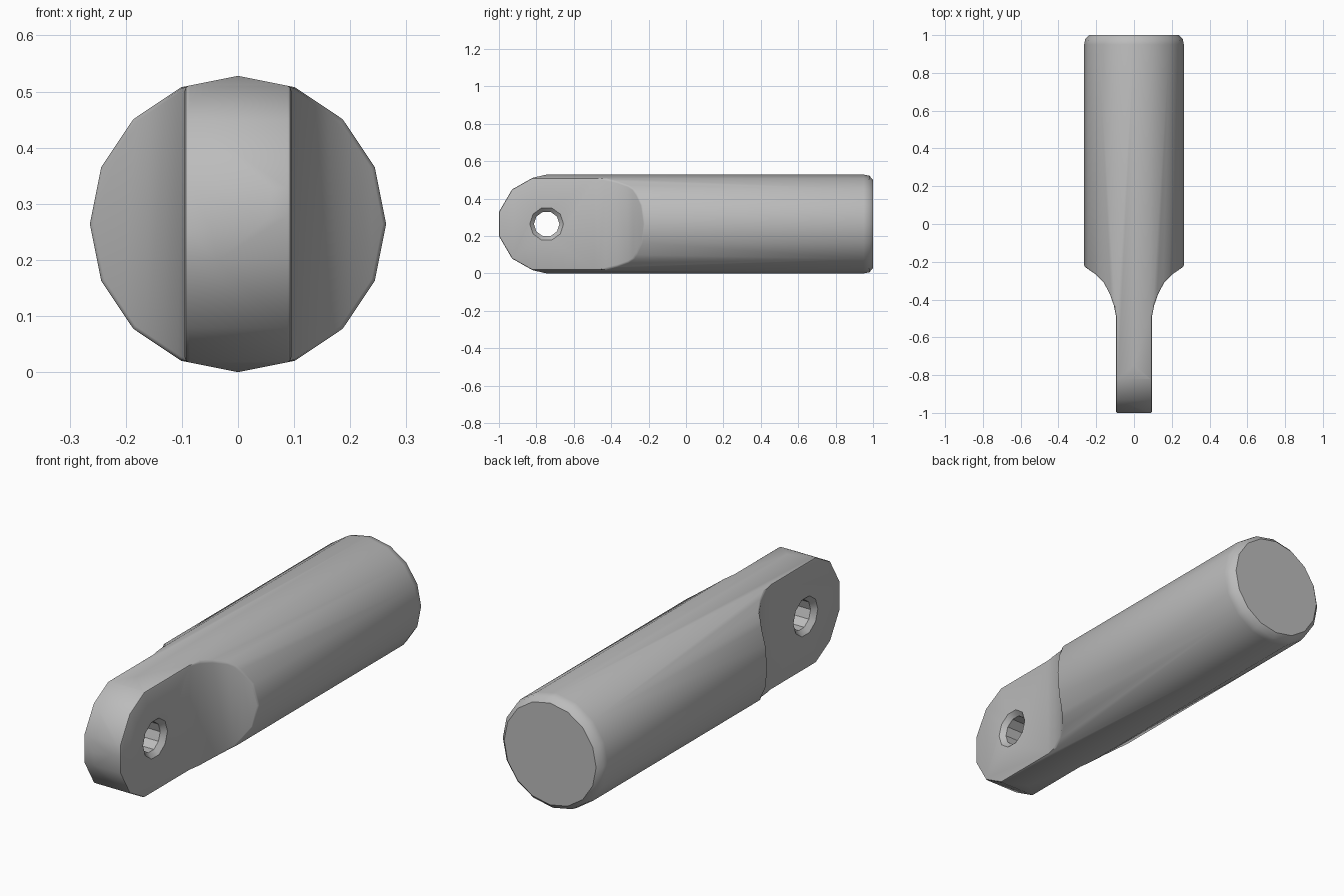
import bpy, bmesh, math
from mathutils import Vector

if "Cube" in bpy.data.objects:
    bpy.data.objects.remove(bpy.data.objects["Cube"])

RADIUS = 0.264
HOLE_Y = -0.745
TONGUE = 0.095


def make_object(name, bm):
    bmesh.ops.recalc_face_normals(bm, faces=bm.faces)
    mesh = bpy.data.meshes.new(name)
    bm.to_mesh(mesh)
    bm.free()
    obj = bpy.data.objects.new(name, mesh)
    bpy.context.collection.objects.link(obj)
    return obj


def turned(name, profile, sides, place):
    """Solid of revolution; place(angle, radius, along) gives each point."""
    bm = bmesh.new()
    rings = [[bm.verts.new(place(math.tau * i / sides, r, a)) for i in range(sides)]
             for r, a in profile]
    for low, high in zip(rings, rings[1:]):
        for i in range(sides):
            j = (i + 1) % sides
            bm.faces.new((low[i], low[j], high[j], high[i]))
    bm.faces.new(rings[0])
    bm.faces.new(rings[-1])
    return make_object(name, bm)


def prism(name, points, push):
    """Extrude an outline along the vector push."""
    bm = bmesh.new()
    face = bm.faces.new([bm.verts.new(p) for p in points])
    result = bmesh.ops.extrude_face_region(bm, geom=[face])
    verts = [v for v in result["geom"] if isinstance(v, bmesh.types.BMVert)]
    bmesh.ops.translate(bm, verts=verts, vec=Vector(push))
    return make_object(name, bm)


def combine(target, cutter, operation):
    mod = target.modifiers.new(operation.title(), "BOOLEAN")
    mod.operation = operation
    mod.solver = "EXACT"
    mod.object = cutter
    bpy.ops.object.modifier_apply(modifier=mod.name)
    bpy.data.objects.remove(cutter)


def mirrored(half):
    return half + [(-a, b) for a, b in reversed(half)]


# Round bar along y with a softened back rim
rod = turned("rod_with_eyelet",
             [(RADIUS, -1.1), (RADIUS, 0.95), (0.258, 0.98), (0.237, 1)], 16,
             lambda t, r, a: (r * math.cos(t), a, RADIUS + r * math.sin(t)))
bpy.context.view_layer.objects.active = rod
rod.select_set(True)

# Plan outline: flat tongue flaring through concave shoulders into the bar
plan = mirrored([(TONGUE, -1), (TONGUE, -0.49), (0.107, -0.43), (0.128, -0.37),
                 (0.16, -0.31), (0.205, -0.265), (0.285, -0.21), (0.285, 1.1)])
combine(rod, prism("plan_cutter", [(x, y, -0.2) for x, y in plan], (0, 0, 1)),
        "INTERSECT")

# Side outline: rounded nose
side = mirrored([(0.065, -1), (0.185, -0.93), (0.247, -0.82), (0.27, -0.72),
                 (0.3, -0.5), (0.3, 1.1)])
combine(rod, prism("nose_cutter", [(-0.4, y, RADIUS + z) for z, y in side], (0.8, 0, 0)),
        "INTERSECT")

# Softened edges around the tongue
bevel = rod.modifiers.new("Soft edges", "BEVEL")
bevel.width = 0.012
bevel.segments = 2
bevel.limit_method = "ANGLE"
bevel.angle_limit = math.radians(50)
bpy.ops.object.modifier_apply(modifier=bevel.name)

# Cross hole, countersunk on both faces
hole = turned("hole_cutter",
              [(0.11, -TONGUE - 0.02), (0.068, -TONGUE + 0.022),
               (0.068, TONGUE - 0.022), (0.11, TONGUE + 0.02)], 10,
              lambda t, r, a: (a, HOLE_Y + r * math.cos(t), RADIUS + r * math.sin(t)))
combine(rod, hole, "DIFFERENCE")

# One plain grey metal
grey = bpy.data.materials.new("grey_metal")
grey.use_nodes = True
colour = (0.5, 0.5, 0.5, 1)
grey.diffuse_color = colour
grey.node_tree.nodes["Principled BSDF"].inputs["Base Color"].default_value = colour
rod.data.materials.clear()
rod.data.materials.append(grey)
for poly in rod.data.polygons:
    poly.material_index = 0

bpy.ops.object.shade_smooth_by_angle(angle=math.radians(35))
